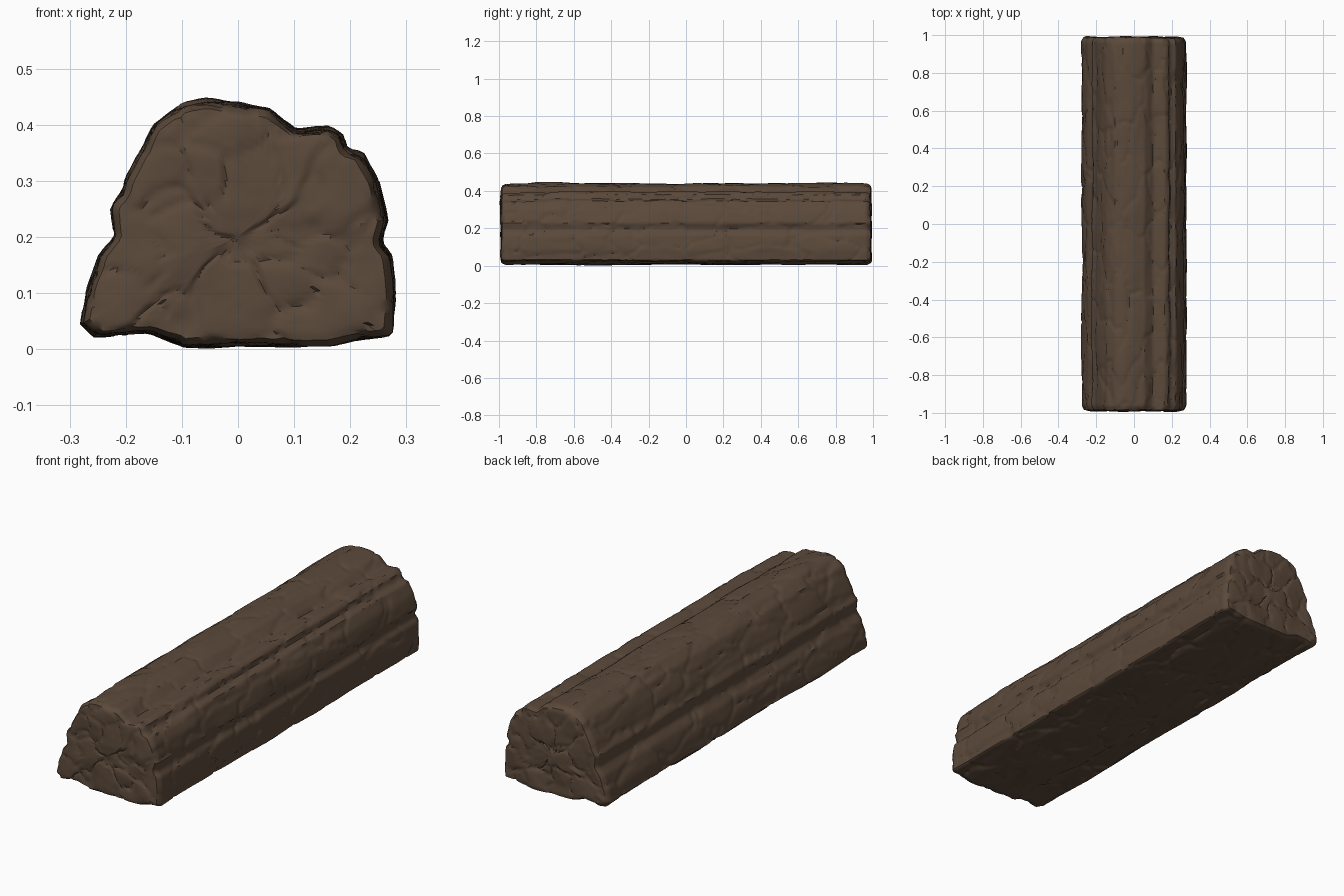
import bpy, bmesh, math
from mathutils import Vector, noise

cube = bpy.data.objects.get("Cube")
if cube:
    bpy.data.objects.remove(cube, do_unlink=True)

# Cross-section of the rough beam, counter-clockwise in x, z
PROFILE = [(-.1, .003), (.17, .005), (.22, .016), (.275, .025), (.282, .09),
           (.275, .165), (.256, .19), (.268, .23), (.25, .3), (.222, .35),
           (.195, .356), (.188, .385), (.165, .4), (.105, .393), (.058, .428),
           (0, .441), (-.06, .446), (-.1, .438), (-.15, .4), (-.178, .35),
           (-.2, .305), (-.205, .285), (-.227, .255), (-.222, .2),
           (-.25, .165), (-.272, .105), (-.283, .045), (-.255, .02), (-.16, .028)]
AROUND, ALONG, CAP = 150, 190, 22
CENTRE = Vector((0, 0, .2))
HALF, BEVEL = .995, .025


def resample(points, count):
    """Evenly spaced points on a closed outline."""
    pts = [Vector((x, 0, z)) for x, z in points]
    edges = list(zip(pts, pts[1:] + pts[:1]))
    step = sum((b - a).length for a, b in edges) / count
    out, run = [], 0
    for a, b in edges:
        length = (b - a).length
        while run < length and len(out) < count:
            out.append(a.lerp(b, run / length))
            run += step
        run -= length
    return out


def stations():
    """Pairs of y and section scale: front cap, body, back cap."""
    cap = []
    for i in range(1, CAP + 1):
        s = i / CAP
        edge = max(0, (s - .86) / .14)
        cap.append((HALF - BEVEL * (1 - math.sqrt(1 - min(edge, 1) ** 2)),
                    s * .99 + .01 * (1 - edge) * s))
    body = [(-HALF + BEVEL + (2 * HALF - 2 * BEVEL) * i / ALONG, 1)
            for i in range(1, ALONG)]
    return [(-y, s) for y, s in cap] + body + [(y, s) for y, s in reversed(cap)]


def plate_depth(p, scale):
    """Depth of overlapping stone plates with narrow cracks between them."""
    q = Vector((p.x * scale, p.y * scale * .45, p.z * scale))
    q += noise.noise_vector(q * 1.7) * .3
    dist, sites = noise.voronoi(q)
    level = noise.noise(sites[0] * 7.3) * .5 + .5
    crack = max(0, 1 - (dist[1] - dist[0]) / .1)
    return (1 - level) * .6 + crack * .35 + dist[0] * .35


# Main skin, closed at both ends
bm = bmesh.new()
outline = resample(PROFILE, AROUND)
rings = []
for y, s in stations():
    rings.append([bm.verts.new(CENTRE + (p - CENTRE) * s + Vector((0, y, 0)))
                  for p in outline])
for a, b in zip(rings, rings[1:]):
    for i in range(AROUND):
        j = (i + 1) % AROUND
        bm.faces.new((a[i], a[j], b[j], b[i]))
for ring, y in ((rings[0], -HALF), (rings[-1], HALF)):
    tip = bm.verts.new(CENTRE + Vector((0, y, 0)))
    for i in range(AROUND):
        bm.faces.new((ring[i], ring[(i + 1) % AROUND], tip))
bmesh.ops.recalc_face_normals(bm, faces=bm.faces)
bm.normal_update()

# Weathered relief: broad swells, stone plates and fine grain
moves = []
for v in bm.verts:
    p = v.co
    swell = noise.noise(Vector((p.x * 9, p.y * 4, p.z * 9))) * .006
    grain = noise.fractal(Vector((p.x * 25, p.y * 10, p.z * 25)), 1, 2, 3) * .0015
    end = 1.3 if abs(p.y) > HALF - .005 else 1
    moves.append(v.normal * (swell * end + grain + .003 - plate_depth(p, 8) * .014 * end))
for v, move in zip(bm.verts, moves):
    v.co += move
    v.co.z = max(v.co.z, 0)
    v.co.y = max(-1, min(1, v.co.y))

mesh = bpy.data.meshes.new("stone_beam")
bm.to_mesh(mesh)
bm.free()
beam = bpy.data.objects.new("stone_beam", mesh)
bpy.context.collection.objects.link(beam)

# Dark brown stone
brown = bpy.data.materials.new("dark_brown")
brown.use_nodes = True
colour = (.105, .067, .043, 1)
brown.diffuse_color = colour
brown.node_tree.nodes["Principled BSDF"].inputs["Base Color"].default_value = colour
mesh.materials.append(brown)

bpy.context.view_layer.objects.active = beam
beam.select_set(True)
bpy.ops.object.shade_smooth_by_angle(angle=math.radians(40))
